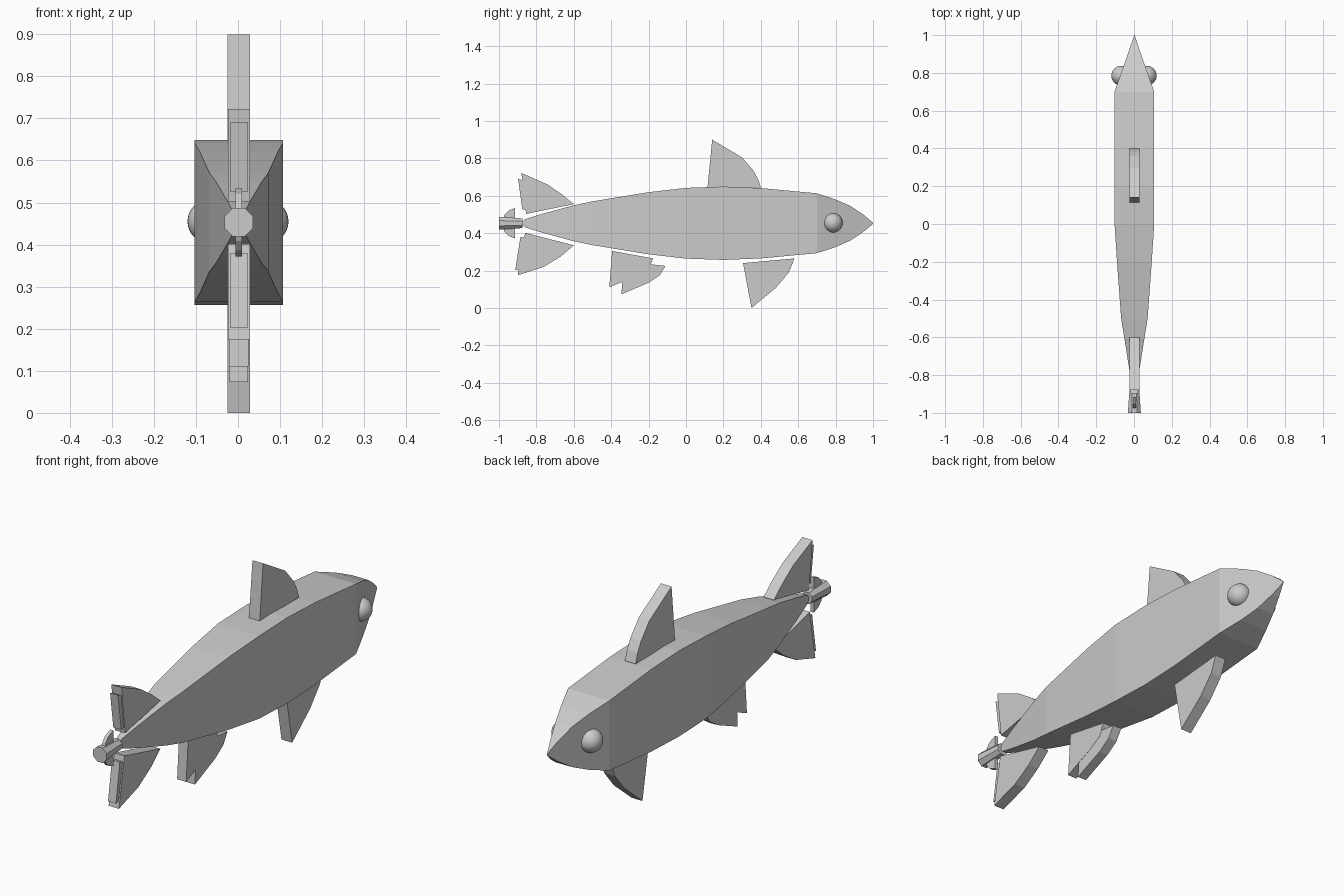
import bpy, bmesh, math

if "Cube" in bpy.data.objects:
    bpy.data.objects.remove(bpy.data.objects["Cube"])

CX, CZ = 0.002, 0.453  # body axis


def finish(name, bm):
    bmesh.ops.recalc_face_normals(bm, faces=bm.faces)
    me = bpy.data.meshes.new(name)
    bm.to_mesh(me)
    bm.free()
    ob = bpy.data.objects.new(name, me)
    bpy.context.collection.objects.link(ob)
    return ob


def slab(name, outline, half):
    """Side outline of (y, z) points, given thickness along x."""
    bm = bmesh.new()
    face = bm.faces.new([bm.verts.new((CX - half, y, z)) for y, z in outline])
    ext = bmesh.ops.extrude_face_region(bm, geom=[face])
    moved = [v for v in ext["geom"] if isinstance(v, bmesh.types.BMVert)]
    bmesh.ops.translate(bm, verts=moved, vec=(2 * half, 0, 0))
    return finish(name, bm)


def loft(name, rings):
    """Skin a list of closed rings and cap both ends."""
    bm = bmesh.new()
    loops = [[bm.verts.new(p) for p in r] for r in rings]
    n = len(loops[0])
    for a, b in zip(loops, loops[1:]):
        for i in range(n):
            j = (i + 1) % n
            bm.faces.new((a[i], a[j], b[j], b[i]))
    bm.faces.new(loops[0])
    bm.faces.new(loops[-1])
    return finish(name, bm)


# Body: rectangular sections (y, half width, half height)
sections = [(-0.875, 0.01, 0.008), (-0.86, 0.012, 0.022), (-0.77, 0.027, 0.05),
            (-0.6, 0.054, 0.096), (-0.5, 0.07, 0.117), (-0.2, 0.092, 0.166),
            (0.0, 0.105, 0.189), (0.2, 0.105, 0.196), (0.4, 0.105, 0.188),
            (0.7, 0.105, 0.16), (0.8, 0.07, 0.127), (0.88, 0.042, 0.092),
            (0.95, 0.018, 0.045), (0.985, 0.006, 0.016), (1.0, 0.001, 0.002)]
loft("body", [[(CX + sx * w, y, CZ + sz * h)
               for sx, sz in ((-1, -1), (1, -1), (1, 1), (-1, 1))]
              for y, w, h in sections])

# Eyes
for side, label in ((-1, "left"), (1, "right")):
    bpy.ops.mesh.primitive_uv_sphere_add(segments=32, ring_count=16, radius=0.052,
                                         location=(side * 0.068, 0.785, 0.455))
    eye = bpy.context.object
    eye.name = label + "_eye"
    bpy.ops.object.shade_smooth()

# Dorsal and pelvic fins
slab("dorsal_fin", [(0.115, 0.645), (0.14, 0.9), (0.3, 0.805), (0.36, 0.735),
                    (0.385, 0.69), (0.4, 0.645)], 0.027)
slab("pelvic_fin", [(0.305, 0.24), (0.58, 0.265), (0.55, 0.19), (0.48, 0.107),
                    (0.35, 0.0)], 0.027)

# Anal fin: wide blade with a narrower one overlapping
slab("anal_fin", [(-0.395, 0.305), (-0.175, 0.265), (-0.2, 0.21), (-0.27, 0.17),
                  (-0.41, 0.11)], 0.023)
slab("anal_fin_lower", [(-0.335, 0.25), (-0.11, 0.225), (-0.14, 0.175),
                        (-0.2, 0.135), (-0.345, 0.073)], 0.022)

# Tail fins with narrow rear blades
slab("upper_tail_fin", [(-0.855, 0.503), (-0.88, 0.722), (-0.74, 0.66),
                        (-0.66, 0.605), (-0.6, 0.555)], 0.026)
slab("upper_tail_blade", [(-0.875, 0.525), (-0.898, 0.692), (-0.8, 0.65),
                          (-0.7, 0.55)], 0.02)
slab("lower_tail_fin", [(-0.86, 0.402), (-0.9, 0.175), (-0.76, 0.22),
                        (-0.67, 0.275), (-0.6, 0.335)], 0.026)
slab("lower_tail_blade", [(-0.885, 0.38), (-0.913, 0.202), (-0.8, 0.23),
                          (-0.7, 0.34)], 0.02)

# Octagonal tail stem, flared toward the tip
loft("tail_stem", [[(CX + r * math.cos(a), y, CZ + r * math.sin(a))
                    for a in [math.pi / 8 + k * math.pi / 4 for k in range(8)]]
                   for y, r in ((-1.0, 0.037), (-0.875, 0.028))])

# Small finlets on the stem
for s, label in ((1, "upper"), (-1, "lower")):
    slab(label + "_stem_finlet", [(y, CZ + s * h) for y, h in
         ((-0.98, 0.02), (-0.97, 0.045), (-0.95, 0.067), (-0.915, 0.081),
          (-0.915, 0.02))], 0.008)
